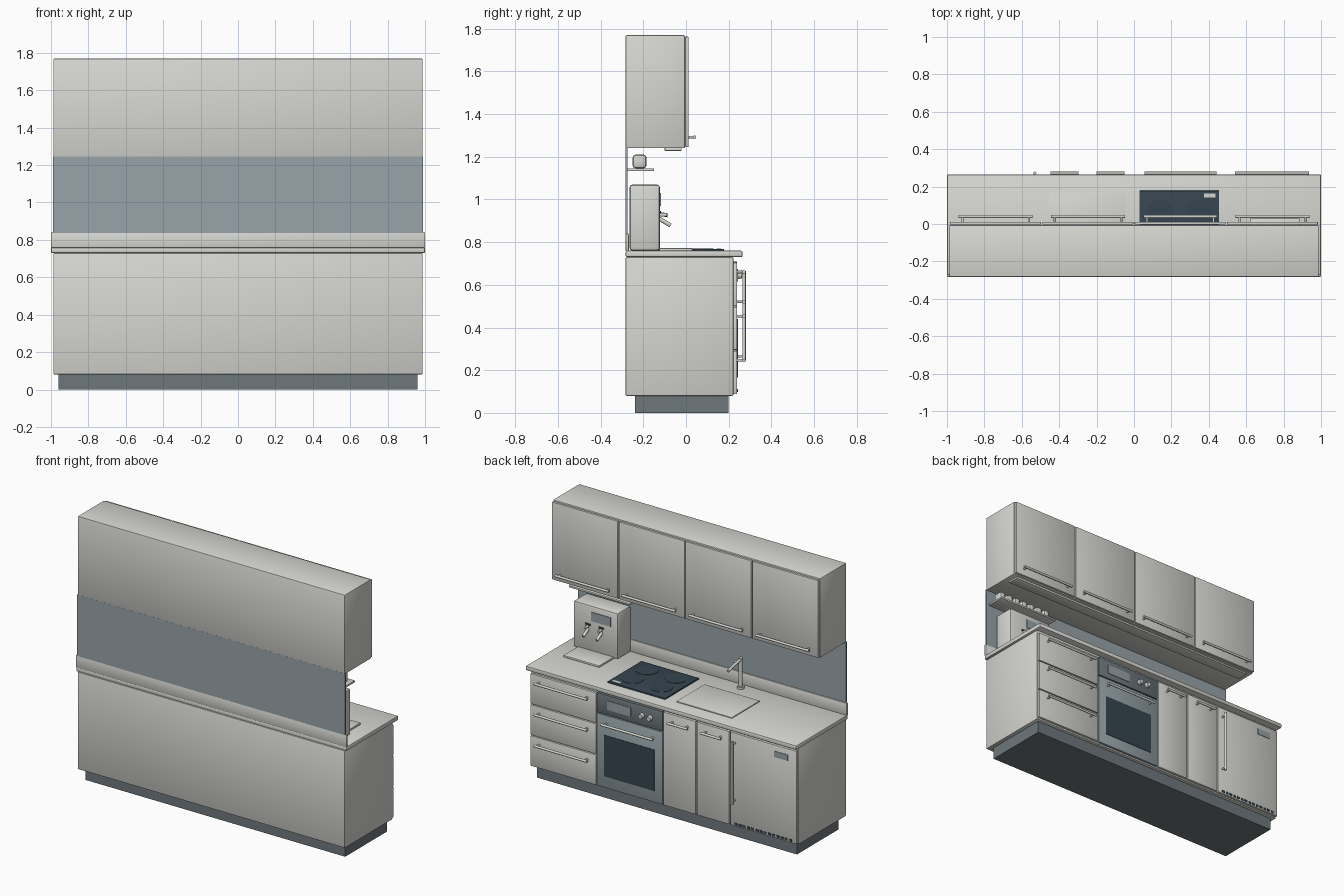
import bpy, bmesh
from math import radians
from mathutils import Vector

old = bpy.data.objects.get("Cube")
if old:
    bpy.data.objects.remove(old, do_unlink=True)


def material(name, r, g, b):
    m = bpy.data.materials.new(name)
    m.use_nodes = True
    m.diffuse_color = (r, g, b, 1)
    m.node_tree.nodes["Principled BSDF"].inputs["Base Color"].default_value = (r, g, b, 1)
    return m


white = material("warm white", 0.68, 0.68, 0.65)
blue = material("blue grey", 0.31, 0.37, 0.40)
slate = material("slate", 0.155, 0.185, 0.20)
dark = material("dark glass", 0.037, 0.06, 0.08)


def finish(name, bm, mat, smooth=False):
    me = bpy.data.meshes.new(name)
    bm.to_mesh(me)
    bm.free()
    me.materials.append(mat)
    ob = bpy.data.objects.new(name, me)
    bpy.context.collection.objects.link(ob)
    if smooth:
        bpy.ops.object.select_all(action='DESELECT')
        ob.select_set(True)
        bpy.context.view_layer.objects.active = ob
        bpy.ops.object.shade_smooth_by_angle(angle=radians(40))
    return ob


def box(name, xs, ys, zs, mat=white, bevel=0.0):
    """Box between limits on each axis, with optional rounded edges."""
    bm = bmesh.new()
    bmesh.ops.create_cube(bm, size=1)
    for v in bm.verts:
        v.co = [lo + (c + 0.5) * (hi - lo) for c, (lo, hi) in zip(v.co, (xs, ys, zs))]
    if bevel:
        bmesh.ops.bevel(bm, geom=bm.edges[:], offset=bevel, segments=2,
                        profile=0.5, affect='EDGES')
    return finish(name, bm, mat, bevel > 0)


def add_rod(bm, a, b, r, sides=12, r2=None):
    a, b = Vector(a), Vector(b)
    d = b - a
    new = bmesh.ops.create_cone(bm, cap_ends=True, segments=sides, radius1=r,
                                radius2=r if r2 is None else r2, depth=d.length)["verts"]
    rot = Vector((0, 0, 1)).rotation_difference(d)
    for v in new:
        v.co = rot @ v.co + (a + b) / 2


def rods(name, parts, mat=white):
    bm = bmesh.new()
    for p in parts:
        add_rod(bm, *p)
    return finish(name, bm, mat, True)


def handle(name, a, b, y0, reach, r=0.008):
    """Round bar between (x, z) points, held by two posts off the front at y0."""
    p, q = Vector((a[0], y0 + reach, a[1])), Vector((b[0], y0 + reach, b[1]))
    inset = (q - p).normalized() * 0.02
    parts = [(p, q, r)]
    for e in (p + inset, q - inset):
        parts.append(((e.x, y0 - 0.002, e.z), e, r * 0.75))
    rods(name, parts)


# Base carcass, plinth, worktop and wall panels
box("plinth", (-0.96, 0.96), (-0.24, 0.2), (0, 0.085), slate)
box("base_cabinet", (-0.987, 0.987), (-0.283, 0.222), (0.08, 0.73), white, 0.006)
box("worktop", (-1, 1), (-0.283, 0.265), (0.73, 0.76), white, 0.007)
box("upstand", (-1, 1), (-0.283, 0.0 - 0.268), (0.757, 0.84), white, 0.004)
box("splashback", (-0.99, 0.99), (-0.283, -0.275), (0.835, 1.245), blue)

# Wall cabinets with four doors
box("wall_cabinet", (-0.987, 0.987), (-0.283, -0.005), (1.24, 1.77), white, 0.006)
box("under_cabinet_light", (-0.95, 0.95), (-0.1, -0.02), (1.228, 1.242), white, 0.003)
for i in range(4):
    x = -0.987 + i * 0.4935
    box(f"wall_door_{i + 1}", (x + 0.003, x + 0.49), (-0.004, 0.012), (1.245, 1.763), white, 0.004)
    handle(f"wall_door_handle_{i + 1}", (x + 0.05, 1.292), (x + 0.445, 1.292), 0.012, 0.028)

# Drawers
FRONT = (0.222, 0.24)
for i in range(3):
    z = 0.088 + i * 0.207
    box(f"drawer_{i + 1}", (0.497, 0.984), FRONT, (z, z + 0.202), white, 0.004)
    handle(f"drawer_handle_{i + 1}", (0.54, z + 0.158), (0.935, z + 0.158), 0.24, 0.032)

# Oven
box("oven_control_panel", (0.005, 0.49), FRONT, (0.578, 0.71), slate, 0.003)
box("oven_door", (0.005, 0.49), FRONT, (0.088, 0.573), blue, 0.004)
box("oven_window", (0.065, 0.435), (0.239, 0.243), (0.165, 0.44), dark)
box("oven_display", (0.24, 0.415), (0.239, 0.243), (0.615, 0.675), blue)
handle("oven_handle", (0.055, 0.52), (0.44, 0.52), 0.24, 0.032)
rods("oven_knobs", [((x, 0.238, 0.645), (x, 0.262, 0.645), 0.018, 20, 0.015)
                    for x in (0.155, 0.095)])

# Two narrow cupboards
for i, x in enumerate((-0.24, -0.487)):
    box(f"narrow_door_{i + 1}", (x, x + 0.24), FRONT, (0.088, 0.71), white, 0.004)
    handle(f"narrow_door_handle_{i + 1}", (x + 0.04, 0.66), (x + 0.19, 0.66), 0.24, 0.032)

# Tall-handled appliance door with badge plate and vent slots
box("appliance_door", (-0.984, -0.493), FRONT, (0.088, 0.71), white, 0.004)
handle("appliance_handle", (-0.53, 0.245), (-0.53, 0.665), 0.24, 0.032)
box("appliance_plate", (-0.92, -0.82), (0.239, 0.243), (0.63, 0.67), blue)
for i in range(14):
    x = -0.95 + i * 0.031
    box(f"vent_slot_{i + 1}", (x, x + 0.02), (0.239, 0.243), (0.097, 0.112), dark)

# Hob
box("hob", (0.03, 0.455), (-0.18, 0.178), (0.758, 0.769), dark, 0.002)
box("hob_label", (0.375, 0.435), (0.143, 0.163), (0.768, 0.7705), white)
for i, (x, y) in enumerate([(x, y) for x in (0.137, 0.35) for y in (-0.09, 0.062)]):
    rods(f"hob_zone_{i + 1}", [((x, y, 0.767), (x, y, 0.771), 0.068, 40)], dark)

# Sink cover and tap
box("sink_cover", (-0.455, -0.045), (-0.13, 0.166), (0.758, 0.766), white, 0.002)
rods("tap", [((-0.25, -0.22, 0.758), (-0.25, -0.22, 0.775), 0.022, 20),
             ((-0.25, -0.22, 0.77), (-0.25, -0.22, 0.965), 0.012, 16),
             ((-0.25, -0.225, 0.955), (-0.25, -0.085, 0.925), 0.009),
             ((-0.25, -0.22, 0.92), (-0.205, -0.22, 0.93), 0.006)])

# Coffee machine
box("coffee_machine", (0.59, 0.92), (-0.265, -0.122), (0.76, 1.07), white, 0.014)
box("coffee_tray", (0.62, 0.885), (-0.125, 0.03), (0.758, 0.772), white, 0.003)
box("coffee_display", (0.64, 0.785), (-0.123, -0.118), (0.97, 1.03), blue)
for i, x in enumerate((0.81, 0.71)):
    box(f"coffee_switch_{i + 1}", (x - 0.02, x + 0.02), (-0.123, -0.118), (0.935, 0.947), dark)
    rods(f"coffee_handle_{i + 1}", [((x, -0.13, 0.928), (x, -0.09, 0.928), 0.009),
                                    ((x, -0.125, 0.91), (x, -0.072, 0.878), 0.01)])

# Cup shelf
box("cup_shelf", (0.52, 0.97), (-0.276, -0.15), (1.133, 1.146), white, 0.003)
for i in range(7):
    x = 0.565 + i * 0.06
    box(f"cup_{i + 1}", (x - 0.022, x + 0.022), (-0.25, -0.185), (1.146, 1.21), white, 0.014)
